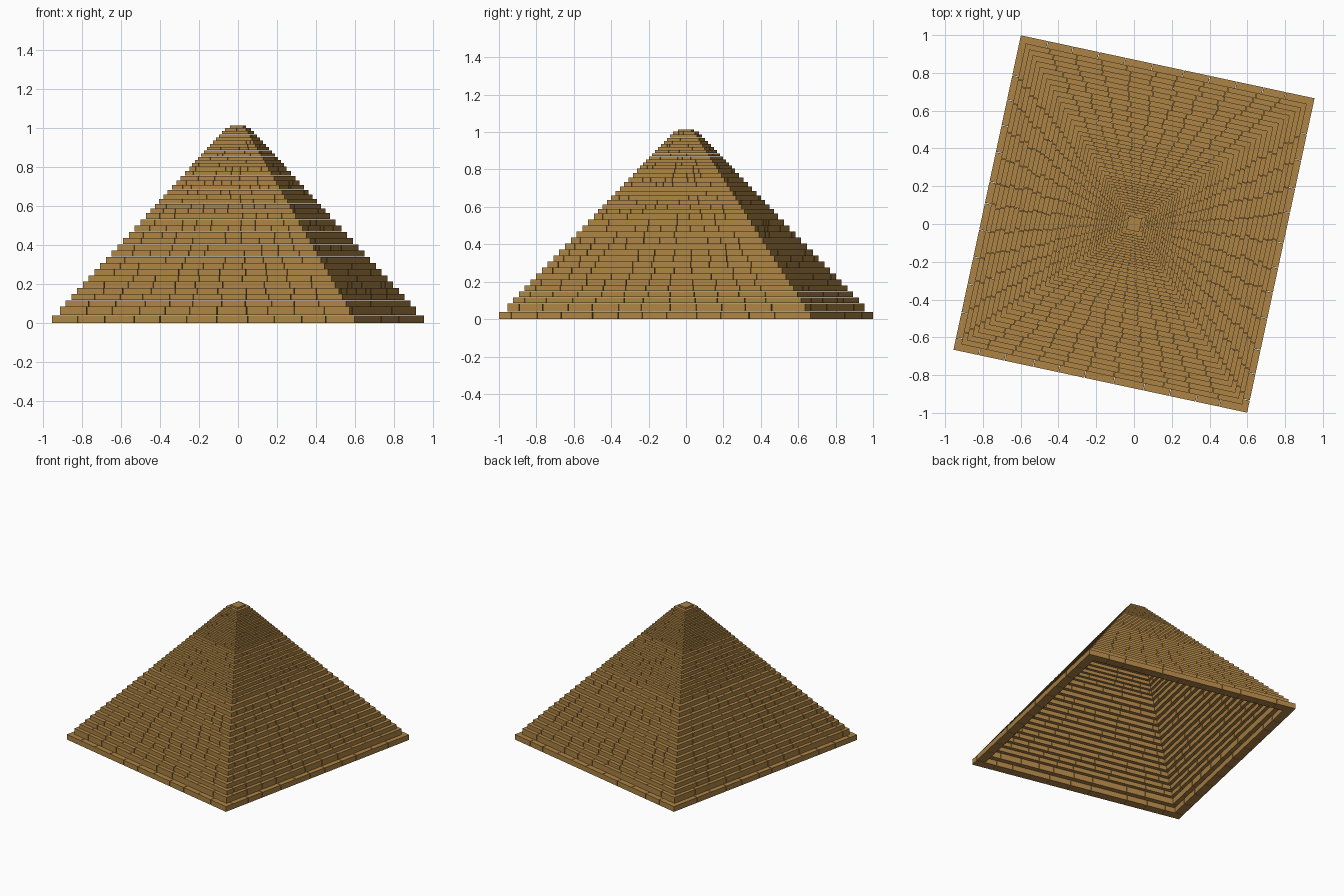
import bpy, bmesh, math, random
from mathutils import Matrix

if "Cube" in bpy.data.objects:
    bpy.data.objects.remove(bpy.data.objects["Cube"])

random.seed(4)
HX, HY = 0.795, 0.851            # half sizes of the base
ROT = Matrix.Rotation(math.radians(-12.1), 4, 'Z')
GAP = 0.003                      # joint between blocks

mat = bpy.data.materials.new("sandstone")
mat.diffuse_color = (0.42, 0.23, 0.06, 1)
mat.use_nodes = True
mat.node_tree.nodes["Principled BSDF"].inputs["Base Color"].default_value = mat.diffuse_color


def block(bm, x0, x1, y0, y1, z0, z1):
    m = Matrix.Translation(((x0 + x1) / 2, (y0 + y1) / 2, (z0 + z1) / 2))
    m = m @ Matrix.Diagonal((x1 - x0, y1 - y0, z1 - z0, 1))
    bmesh.ops.create_cube(bm, size=1, matrix=ROT @ m)


def joints(a, n):
    # unevenly spaced joints along a wall from -a to a
    step = 2 * a / n
    inner = [-a + step * (i + random.uniform(-0.12, 0.12)) for i in range(1, n)]
    return [-a] + inner + [a]


def finish(bm, name):
    me = bpy.data.meshes.new(name)
    bm.to_mesh(me)
    bm.free()
    me.materials.append(mat)
    bpy.context.collection.objects.link(bpy.data.objects.new(name, me))


def course(bm, s, z0, z1):
    # one hollow rectangular ring of blocks
    hx, hy, t = HX * s, HY * s, 0.03 + 0.035 * s
    t = min(t, hx * 0.8)
    for sy in (-1, 1):
        js = joints(hx, 11)
        ya, yb = sorted((sy * hy, sy * (hy - t)))
        for a, b in zip(js, js[1:]):
            ra = 0 if a == js[0] else GAP * s
            block(bm, a + ra, b, ya, yb, z0, z1)
    for sx in (-1, 1):
        js = joints(hy - t, 11)
        xa, xb = sorted((sx * hx, sx * (hx - t)))
        for a, b in zip(js, js[1:]):
            block(bm, xa, xb, a + GAP * s, b, z0, z1)


# courses get thinner towards the top
heights = [0.04, 0.045] + [0.032] * 15 + [0.024] * 10 + [0.0165] * 12
groups = [("base_courses", 0, 2), ("lower_courses", 2, 17),
          ("middle_courses", 17, 27), ("upper_courses", 27, 39)]
z = 0.0
for name, i0, i1 in groups:
    bm = bmesh.new()
    for h in heights[i0:i1]:
        s = 1 - 0.965 * max(0, z + h - 0.04)
        course(bm, s, z, z + h - 0.0008)
        z += h
    finish(bm, name)

# flat capstone closing the top
bm = bmesh.new()
block(bm, -0.035, 0.035, -0.037, 0.037, z - 0.015, z + 0.012)
finish(bm, "capstone")
